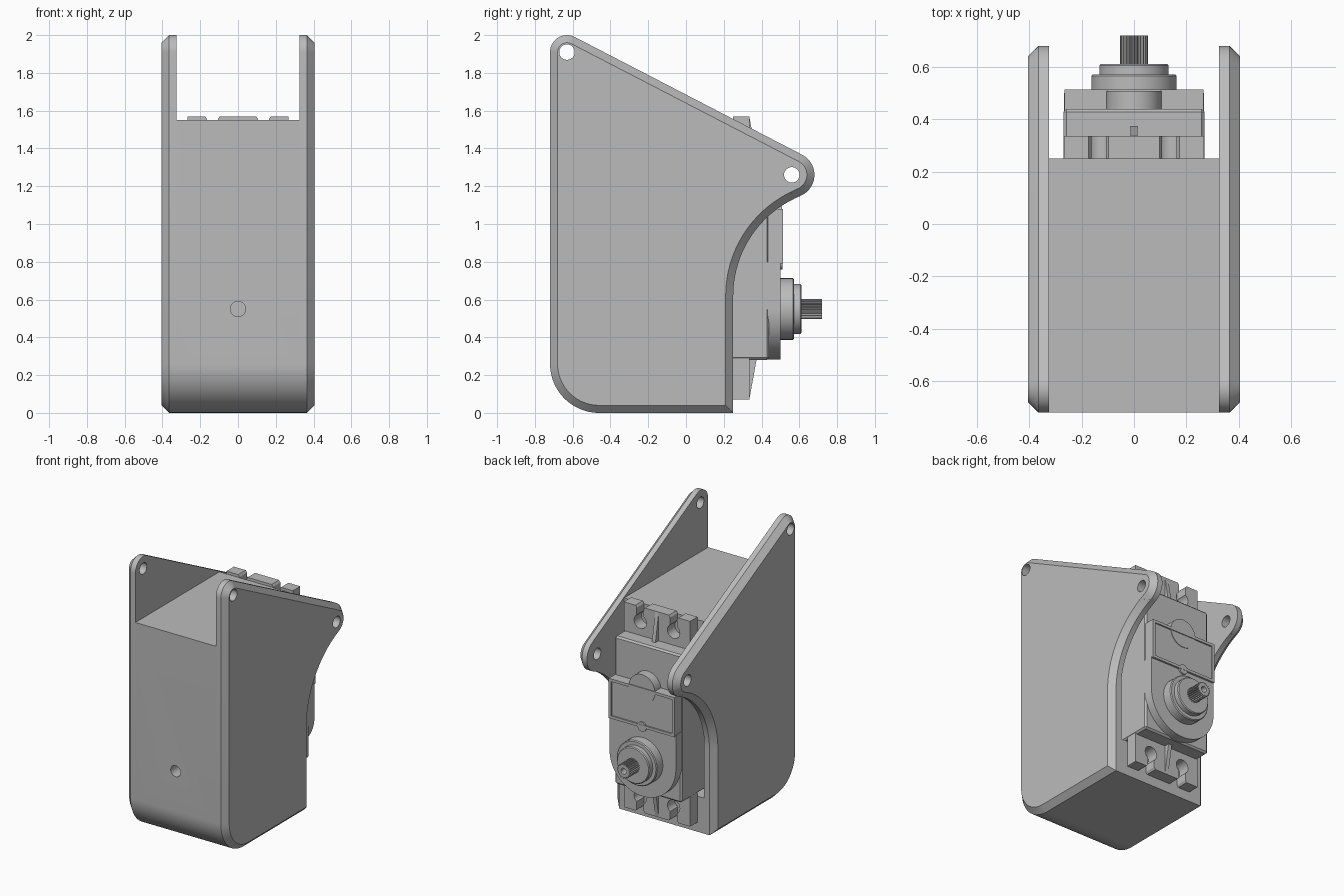
import bpy, bmesh
from math import sin, cos, pi, radians
from mathutils import Vector

if "Cube" in bpy.data.objects:
    bpy.data.objects.remove(bpy.data.objects["Cube"])

GREY = (0.5, 0.5, 0.5, 1)
grey = bpy.data.materials.new("plain_grey")
grey.use_nodes = True
grey.diffuse_color = GREY
grey.node_tree.nodes["Principled BSDF"].inputs["Base Color"].default_value = GREY


def arc(cu, cv, r, a, b, n=20):
    angles = [radians(a + (b - a) * i / n) for i in range(n + 1)]
    return [(cu + r * cos(t), cv + r * sin(t)) for t in angles]


def circle(cu, cv, r, n=48):
    return arc(cu, cv, r, 0, 360, n)[:-1]


def rect(u0, u1, v0, v1):
    return [(u0, v0), (u1, v0), (u1, v1), (u0, v1)]


def inset(pts, d):
    # Shrink a clockwise outline with mitred corners
    out = []
    for i, p in enumerate(pts):
        p = Vector(p)
        e1 = (p - Vector(pts[i - 1])).normalized()
        e2 = (Vector(pts[(i + 1) % len(pts)]) - p).normalized()
        n1, n2 = Vector((e1.y, -e1.x)), Vector((e2.y, -e2.x))
        out.append(tuple(p + (n1 + n2) * d / (1 + n1.dot(n2))))
    return out


def loft(name, sections, axis):
    """Join outlines placed along the x or y axis, and cap both ends."""
    bm = bmesh.new()
    rings = []
    for a, pts in sections:
        rings.append([bm.verts.new((a, u, v) if axis == "x" else (u, a, v)) for u, v in pts])
    for r, s in zip(rings, rings[1:]):
        for i in range(len(r)):
            bm.faces.new((r[i - 1], r[i], s[i], s[i - 1]))
    bm.faces.new(rings[0])
    bm.faces.new(rings[-1])
    bmesh.ops.recalc_face_normals(bm, faces=bm.faces)
    mesh = bpy.data.meshes.new(name)
    bm.to_mesh(mesh)
    bm.free()
    mesh.materials.append(grey)
    ob = bpy.data.objects.new(name, mesh)
    bpy.context.collection.objects.link(ob)
    return ob


def prism(name, pts, a, b, axis="y"):
    return loft(name, [(a, pts), (b, pts)], axis)


def apply(ob, mod):
    bpy.context.view_layer.objects.active = ob
    bpy.ops.object.modifier_apply(modifier=mod.name)


def cut(ob, cutter):
    mod = ob.modifiers.new("cut", "BOOLEAN")
    mod.operation, mod.solver, mod.object = "DIFFERENCE", "EXACT", cutter
    apply(ob, mod)
    bpy.data.objects.remove(cutter)


def bevel(ob, width):
    mod = ob.modifiers.new("bevel", "BEVEL")
    mod.width, mod.segments = width, 1
    apply(ob, mod)


# Bracket outline, shared by both side plates
heel = [(0.25, 0)] + arc(-0.46, 0.26, 0.26, 270, 180)
outline = (heel + arc(-0.63, 1.91, 0.09, 180, 62.6)
           + arc(0.56, 1.26, 0.12, 62.6, -67.9)
           + arc(0.82, 0.62, 0.57, 112.1, 180))

# Side plates with chamfered outer rim and two pin holes
for name, s in (("left_plate", 1), ("right_plate", -1)):
    plate = loft(name, [(s * 0.325, outline), (s * 0.365, outline),
                        (s * 0.405, inset(outline, 0.04))], "x")
    for y, z in ((-0.63, 1.91), (0.56, 1.26)):
        cut(plate, prism("hole_cutter", circle(y, z, 0.041, 32), s * 0.2, s * 0.5, "x"))

# Housing between the plates, with servo pocket and front hole
housing = prism("housing", heel + [(-0.72, 1.55), (0.25, 1.55)], -0.325, 0.325, "x")
cut(housing, prism("pocket_cutter", rect(-0.32, 0.32, 0.26, 1.34), -0.6, 0.4))
cut(housing, prism("front_hole_cutter", circle(0, 0.55, 0.04, 32), -0.8, -0.5))

# Servo body
body = prism("servo_body", rect(-0.27, 0.27, 0.28, 1.36), -0.45, 0.44)
bevel(body, 0.012)

# Mounting tabs with keyhole slots and a central rib, mirrored in height
MID = 0.82
for name, s in (("lower", -1), ("upper", 1)):
    def h(d):
        return MID + s * d
    tab = prism(name + "_tab", rect(-0.268, 0.268, h(0.5), h(0.75)), 0.25, 0.336)
    for x in (-0.135, 0.135):
        cut(tab, prism("eye_cutter", circle(x, h(0.64), 0.05, 32), 0.2, 0.4))
        mouth = [(x - 0.028, h(0.64)), (x + 0.028, h(0.64)), (x + 0.028, h(0.735)),
                 (x + 0.045, h(0.76)), (x - 0.045, h(0.76)), (x - 0.028, h(0.735))]
        cut(tab, prism("slot_cutter", mouth, 0.2, 0.4))
    prism(name + "_rib", [(0.32, h(0.53)), (0.375, h(0.53)), (0.336, h(0.745)),
                          (0.32, h(0.745))], -0.014, 0.014, "x")

# Gear cover with round lower end
cover = arc(0, 0.55, 0.268, 180, 360, 40) + [(0.268, 0.8), (-0.268, 0.8)]
prism("gear_cover", cover, 0.43, 0.5)

# Raised label frame with recessed panel, round boss and small notch disc
frame = prism("label_frame", rect(-0.265, 0.265, 0.79, 1.08), 0.43, 0.514)
cut(frame, prism("panel_cutter", rect(-0.245, 0.245, 0.81, 1.06), 0.504, 0.6))
prism("motor_boss", circle(0, 1.07, 0.105), 0.43, 0.508)
prism("notch_disc", circle(0, 0.795, 0.035, 24), 0.49, 0.512)

# Output bearing: two stepped, chamfered collars
for name, r, a, b in (("outer_collar", 0.163, 0.49, 0.572), ("inner_collar", 0.132, 0.56, 0.612)):
    loft(name, [(a, circle(0, 0.55, r)), (b - 0.006, circle(0, 0.55, r)),
                (b, circle(0, 0.55, r - 0.006))], "y")

# Splined output shaft with screw bore
teeth = 24
spline = []
for i in range(teeth * 4):
    r = 0.053 if i % 4 < 2 else 0.045
    t = 2 * pi * i / (teeth * 4)
    spline.append((r * cos(t), 0.55 + r * sin(t)))
shaft = prism("splined_shaft", spline, 0.6, 0.72)
cut(shaft, prism("bore_cutter", circle(0, 0.55, 0.022, 24), 0.64, 0.8))

# Smooth rounded surfaces, keep edges sharp
bpy.ops.object.select_all(action="DESELECT")
for ob in bpy.context.collection.objects:
    if ob.type == "MESH" and ob.data.materials and ob.data.materials[0] == grey:
        ob.select_set(True)
        bpy.context.view_layer.objects.active = ob
bpy.ops.object.shade_smooth_by_angle(angle=radians(25))
